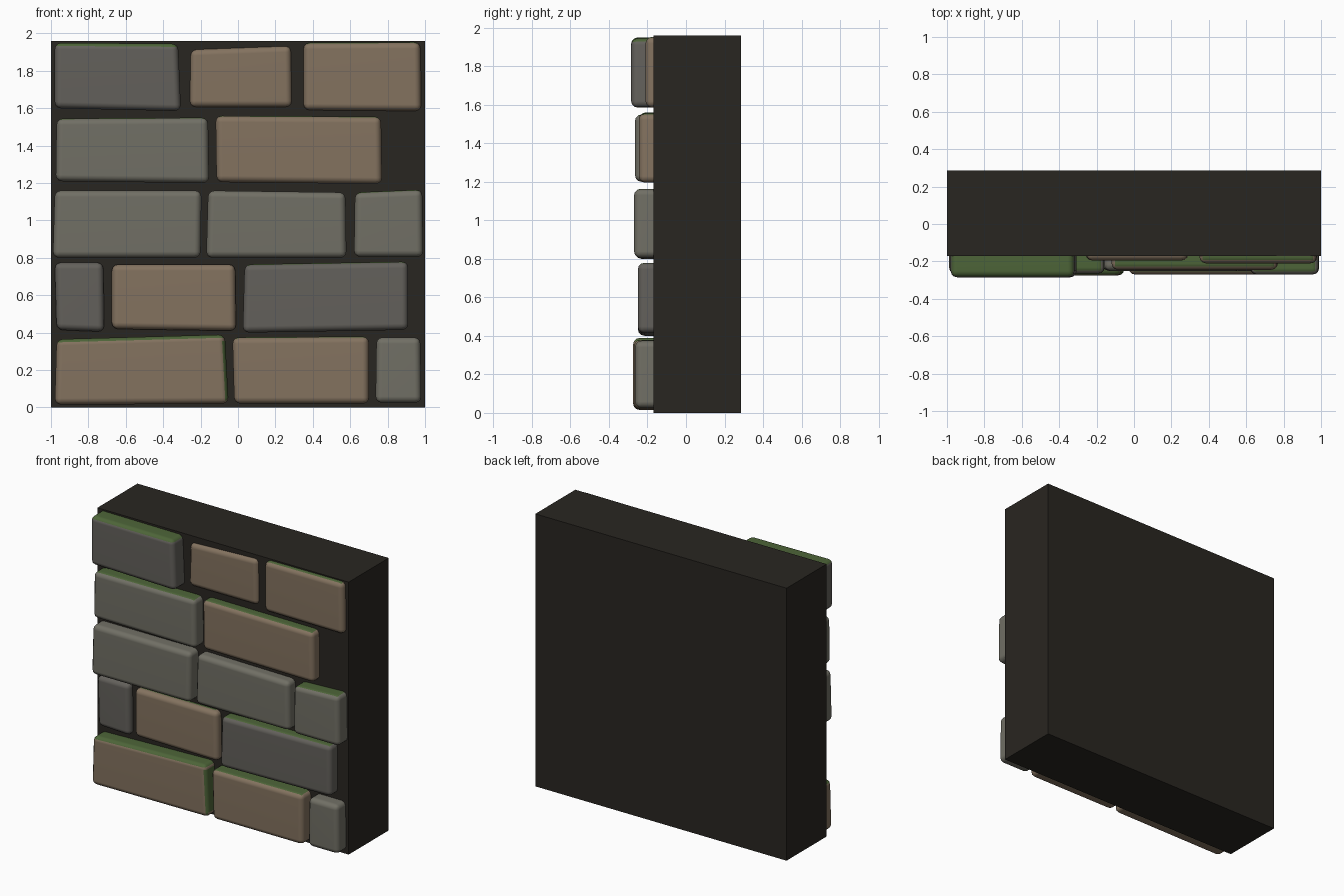
import bpy, bmesh

if "Cube" in bpy.data.objects:
    bpy.data.objects.remove(bpy.data.objects["Cube"])


def material(name, rgb):
    m = bpy.data.materials.new(name)
    m.diffuse_color = (*rgb, 1)
    m.use_nodes = True
    m.node_tree.nodes["Principled BSDF"].inputs["Base Color"].default_value = m.diffuse_color
    return m


MORTAR = material("mortar", (0.022, 0.019, 0.015))
BROWN = material("brown_stone", (0.23, 0.17, 0.115))
LIGHT = material("light_grey_stone", (0.165, 0.16, 0.13))
DARK = material("dark_grey_stone", (0.125, 0.118, 0.105))
MOSS = material("moss", (0.075, 0.13, 0.04))

WALL_FRONT = -0.17


def finish(bm, name, mats):
    bmesh.ops.recalc_face_normals(bm, faces=bm.faces)
    me = bpy.data.meshes.new(name)
    bm.to_mesh(me)
    bm.free()
    for m in mats:
        me.materials.append(m)
    ob = bpy.data.objects.new(name, me)
    bpy.context.collection.objects.link(ob)
    return ob


def stone(name, outline, front, mat, moss, moss_side=False, r=0.034):
    """Rounded block from a four-cornered face; moss = lowest upward normal that is mossy."""
    bm = bmesh.new()
    f = [bm.verts.new((x, front, z)) for x, z in outline]
    b = [bm.verts.new((x, WALL_FRONT + 0.1, z)) for x, z in outline]
    bm.faces.new(f)
    bm.faces.new(b[::-1])
    for i in range(4):
        j = (i + 1) % 4
        bm.faces.new((f[i], b[i], b[j], f[j]))
    bmesh.ops.recalc_face_normals(bm, faces=bm.faces)
    bmesh.ops.bevel(bm, geom=bm.edges[:], offset=r, offset_type='OFFSET',
                    segments=3, profile=0.5, affect='EDGES', clamp_overlap=True)
    bm.normal_update()
    for face in bm.faces:
        face.smooth = True
        n = face.normal
        if n.z > moss or (moss_side and n.x > 0.4 and abs(n.z) < 0.2):
            face.material_index = 1
    ob = finish(bm, name, [mat, MOSS])
    mod = ob.modifiers.new("normals", 'WEIGHTED_NORMAL')
    mod.keep_sharp = True


# Mortar backing
bm = bmesh.new()
bmesh.ops.create_cube(bm, size=1)
for v in bm.verts:
    v.co.x *= 2
    v.co.y = WALL_FRONT if v.co.y < 0 else 0.285
    v.co.z = 1.96 * (v.co.z + 0.5)
finish(bm, "mortar_wall", [MORTAR])

# Stones by course, bottom up: bottom-left, bottom-right, top-right, top-left
# corners (x, z), then front depth, colour, moss threshold
COURSES = [
    [([(-.98, .015), (-.05, .02), (-.07, .39), (-.97, .365)], -.275, BROWN, .35),
     ([(-.02, .02), (.70, .02), (.70, .38), (-.03, .375)], -.27, BROWN, .8),
     ([(.735, .025), (.98, .025), (.975, .375), (.74, .375)], -.265, LIGHT, 2)],
    [([(-.97, .415), (-.715, .405), (-.72, .775), (-.98, .775)], -.215, DARK, 2),
     ([(-.675, .42), (-.01, .41), (-.015, .765), (-.675, .765)], -.22, BROWN, .97),
     ([(.025, .40), (.91, .415), (.91, .78), (.035, .765)], -.25, DARK, .8)],
    [([(-.99, .80), (-.20, .80), (-.195, 1.16), (-.98, 1.16)], -.265, LIGHT, 2),
     ([(-.17, .80), (.58, .80), (.575, 1.15), (-.16, 1.16)], -.25, LIGHT, 2),
     ([(.62, .805), (.99, .805), (.985, 1.165), (.625, 1.15)], -.27, LIGHT, .8)],
    [([(-.975, 1.21), (-.155, 1.20), (-.16, 1.55), (-.97, 1.545)], -.265, LIGHT, .8),
     ([(-.115, 1.205), (.77, 1.195), (.765, 1.555), (-.12, 1.56)], -.245, BROWN, .8)],
    [([(-.98, 1.60), (-.305, 1.585), (-.32, 1.945), (-.98, 1.95)], -.285, DARK, .35),
     ([(-.26, 1.605), (.29, 1.605), (.285, 1.935), (-.255, 1.915)], -.195, BROWN, 2),
     ([(.35, 1.59), (.98, 1.585), (.975, 1.953), (.35, 1.95)], -.21, BROWN, .8)],
]
for row, course in enumerate(COURSES, 1):
    for col, (outline, front, mat, moss) in enumerate(course, 1):
        stone(f"stone_course{row}_{col}", outline, front, mat, moss,
              moss_side=(row == 1 and col == 1))
